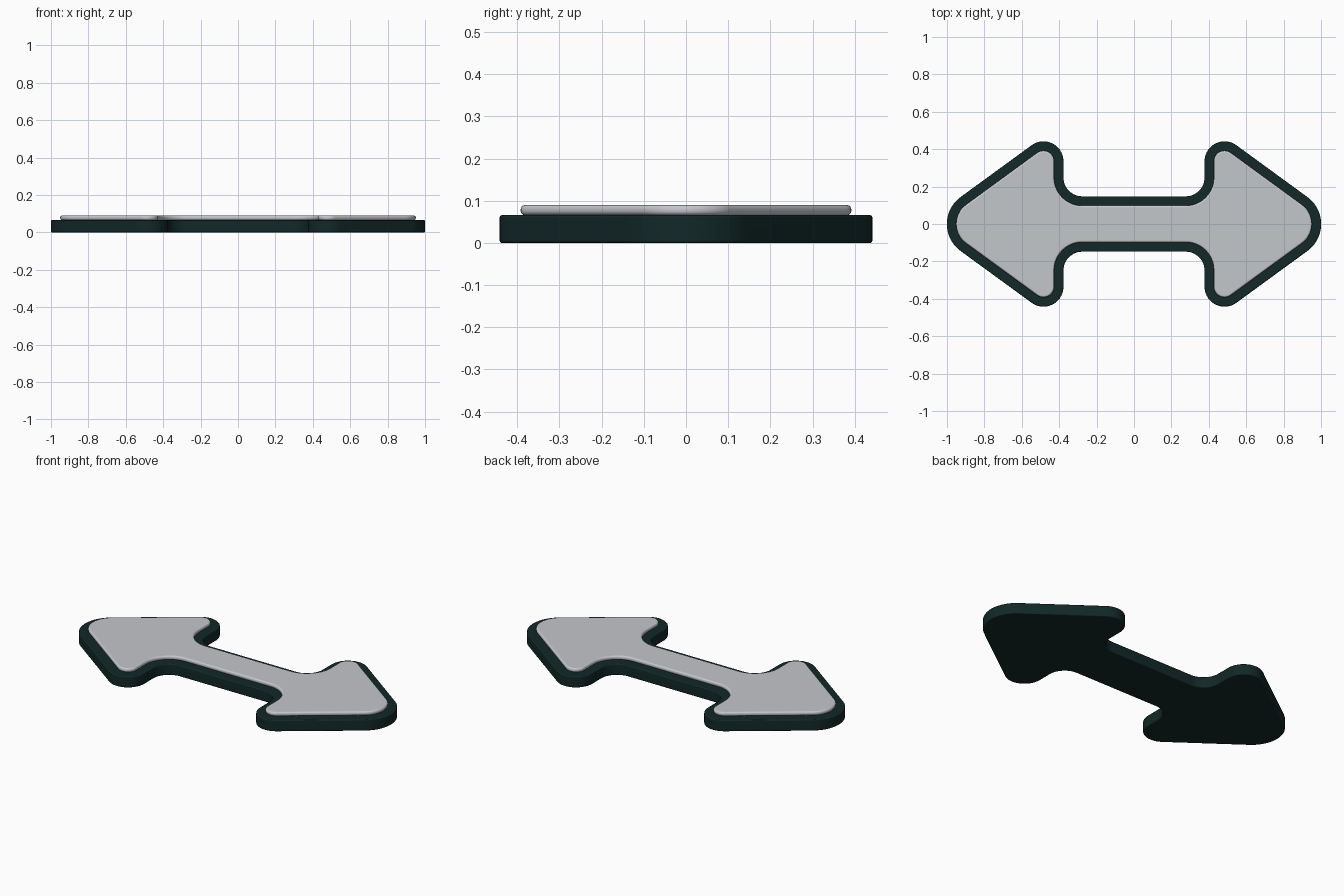
import bpy, bmesh, math
from mathutils import Vector

if "Cube" in bpy.data.objects:
    bpy.data.objects.remove(bpy.data.objects["Cube"])

SLOPE = math.radians(36.1)


def outline(d, steps=14):
    """Rounded double-headed arrow outline, inset by d."""
    x0 = 1.125 - d / math.sin(SLOPE)          # sharp tip
    sx = 0.377 + d                            # back of the arrow head
    sy = 0.148 - d                            # half width of the shaft
    by = (x0 - sx) * math.tan(SLOPE)          # sharp barb
    right = [((sx, -sy), 0.1 + d), ((sx, -by), 0.107 - d), ((x0, 0), 0.178 - d),
             ((sx, by), 0.107 - d), ((sx, sy), 0.1 + d)]
    corners = right + [((-p[0], -p[1]), r) for p, r in right]
    pts = []
    n = len(corners)
    for i, (p, r) in enumerate(corners):
        p = Vector(p)
        a = (Vector(corners[i - 1][0]) - p).normalized()
        b = (Vector(corners[(i + 1) % n][0]) - p).normalized()
        half = a.angle(b) / 2
        c = p + (a + b).normalized() * (r / math.sin(half))
        start = p + a * (r / math.tan(half)) - c
        end = p + b * (r / math.tan(half)) - c
        sweep = start.angle_signed(end)       # clockwise positive
        for k in range(steps + 1):
            t = -sweep * k / steps
            pts.append((c.x + start.x * math.cos(t) - start.y * math.sin(t),
                        c.y + start.x * math.sin(t) + start.y * math.cos(t)))
    return pts


def slab(name, inset, z0, z1, r, mat, segs=4):
    """Loft the outline through a profile with rounded top and bottom edges."""
    arc = [math.pi / 2 * k / segs for k in range(segs + 1)]
    prof = [(inset + r - r * math.sin(t), z0 + r - r * math.cos(t)) for t in arc]
    prof += [(inset + r - r * math.cos(t), z1 - r + r * math.sin(t)) for t in arc]
    bm = bmesh.new()
    rings = [[bm.verts.new((x, y, z)) for x, y in outline(d)] for d, z in prof]
    n = len(rings[0])
    for lo, hi in zip(rings, rings[1:]):
        for i in range(n):
            j = (i + 1) % n
            bm.faces.new((lo[i], lo[j], hi[j], hi[i]))
    bm.faces.new(rings[0][::-1])
    bm.faces.new(rings[-1])
    bmesh.ops.recalc_face_normals(bm, faces=bm.faces)
    me = bpy.data.meshes.new(name)
    bm.to_mesh(me)
    bm.free()
    me.materials.append(mat)
    ob = bpy.data.objects.new(name, me)
    bpy.context.collection.objects.link(ob)
    bpy.ops.object.select_all(action='DESELECT')
    ob.select_set(True)
    bpy.context.view_layer.objects.active = ob
    bpy.ops.object.shade_smooth_by_angle(angle=math.radians(40))
    # keep the large flat caps flat
    wn = ob.modifiers.new("flat_caps", 'WEIGHTED_NORMAL')
    wn.keep_sharp = True
    return ob


def material(name, rgb):
    m = bpy.data.materials.new(name)
    m.diffuse_color = (*rgb, 1)
    m.use_nodes = True
    m.node_tree.nodes["Principled BSDF"].inputs["Base Color"].default_value = m.diffuse_color
    return m


dark = material("dark_teal", (0.006, 0.021, 0.021))
grey = material("light_grey", (0.55, 0.57, 0.60))

# Dark backing plate and raised light face
slab("arrow_base", 0.0, 0.0, 0.066, 0.006, dark)
slab("arrow_face", 0.05, 0.066, 0.09, 0.010, grey)
